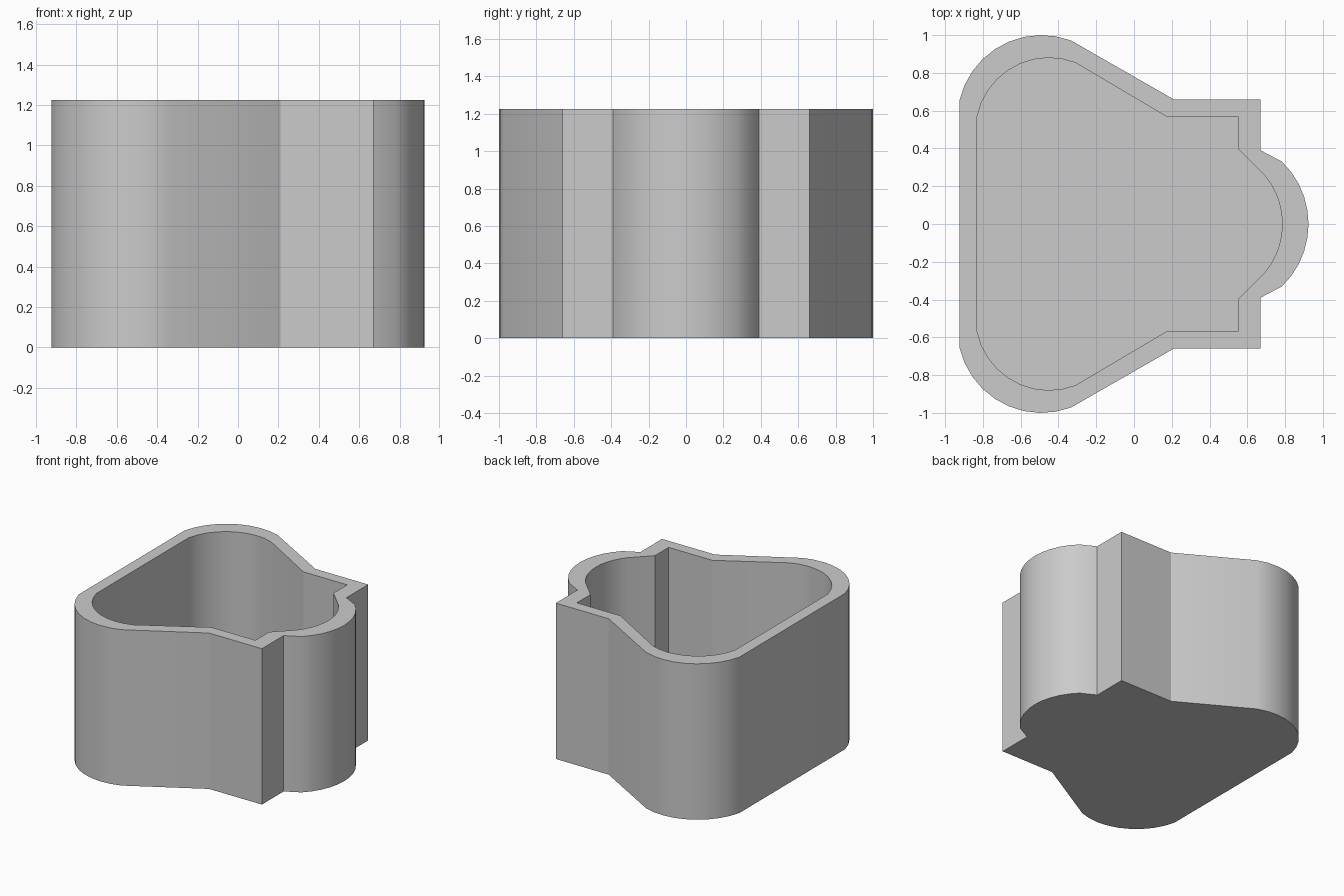
import bpy, bmesh, math

cube = bpy.data.objects.get("Cube")
if cube:
    bpy.data.objects.remove(cube, do_unlink=True)

HEIGHT = 1.225
FLOOR = 0.1


def arc(cx, cy, radius, start, end, steps):
    angles = [math.radians(start + (end - start) * i / steps) for i in range(steps + 1)]
    return [(cx + radius * math.cos(a), cy + radius * math.sin(a)) for a in angles]


def outline(lobe, corners, nose):
    """Half outline from the flat side to the nose, mirrored across y = 0."""
    half = arc(*lobe, 9) + corners + arc(*nose, 5)
    return half + [(x, -y) for x, y in reversed(half[:-1])]


# Outer and inner outlines of the wall
outer = outline((-0.49, 0.555, 0.445, 167, 69.5),
                [(0.21, 0.66), (0.67, 0.66), (0.67, 0.39)],
                (0.465, 0, 0.459, 46, 0))
inner = outline((-0.45, 0.492, 0.388, 168.4, 69),
                [(0.17, 0.57), (0.55, 0.57), (0.55, 0.40)],
                (0.382, 0, 0.403, 40, 0))

# Open container: outside wall, rim, inside wall, then floor and underside
bm = bmesh.new()
rings = [[bm.verts.new((x, y, z)) for x, y in points]
         for points, z in ((outer, 0), (outer, HEIGHT), (inner, HEIGHT), (inner, FLOOR))]
count = len(outer)
for low, high in zip(rings, rings[1:]):
    for i in range(count):
        j = (i + 1) % count
        bm.faces.new((low[i], low[j], high[j], high[i]))
bm.faces.new(rings[0])
bm.faces.new(rings[-1])
bmesh.ops.recalc_face_normals(bm, faces=bm.faces)
mesh = bpy.data.meshes.new("container")
bm.to_mesh(mesh)
bm.free()

container = bpy.data.objects.new("container", mesh)
bpy.context.collection.objects.link(container)

# Plain grey
grey = bpy.data.materials.new("light grey")
grey.use_nodes = True
colour = (0.6, 0.6, 0.6, 1)
grey.diffuse_color = colour
grey.node_tree.nodes["Principled BSDF"].inputs["Base Color"].default_value = colour
mesh.materials.append(grey)

# Smooth lobes with crisp corners
bpy.ops.object.select_all(action="DESELECT")
container.select_set(True)
bpy.context.view_layer.objects.active = container
bpy.ops.object.shade_smooth_by_angle(angle=math.radians(25))
